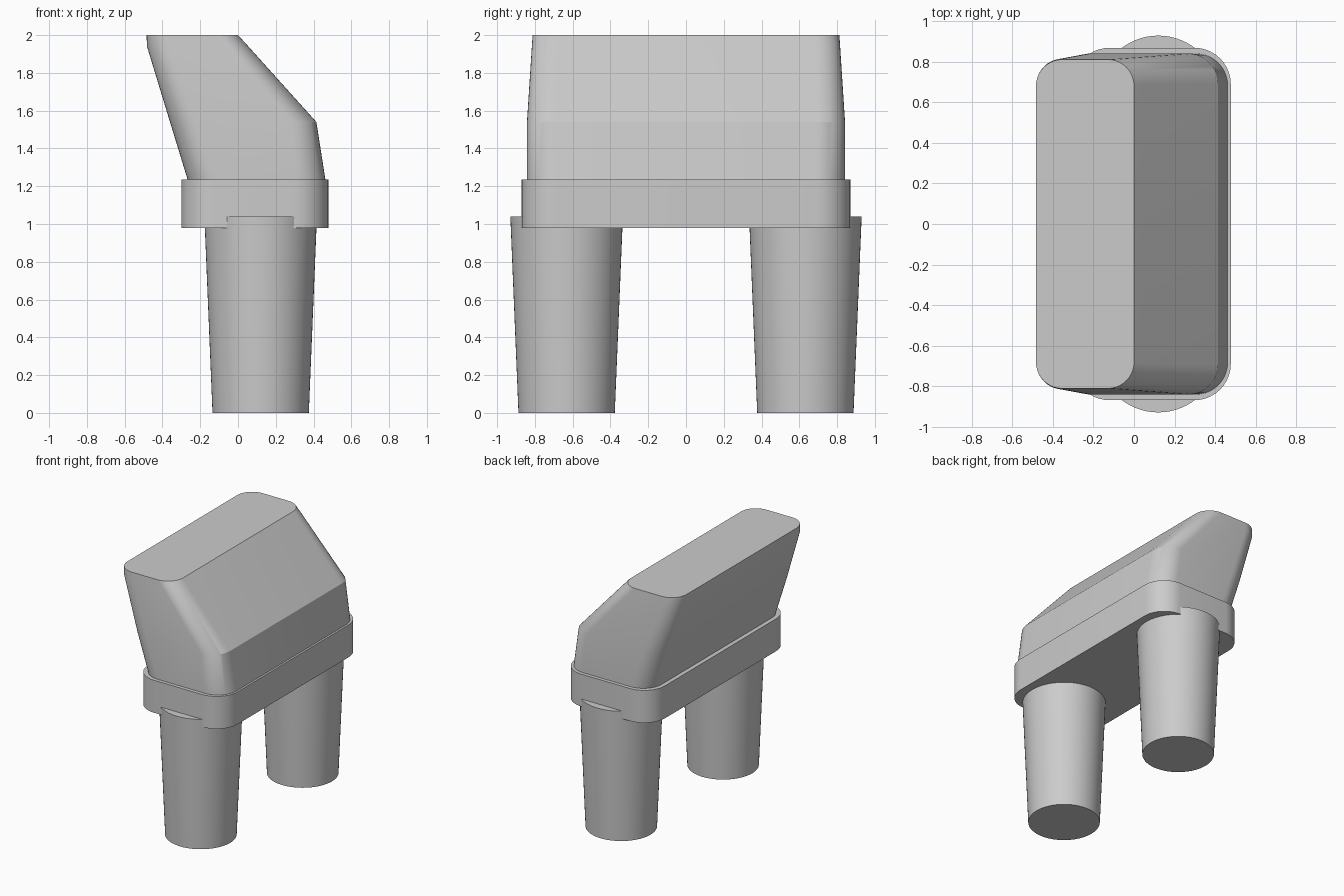
import bpy, bmesh, math

cube = bpy.data.objects.get("Cube")
if cube:
    bpy.data.objects.remove(cube, do_unlink=True)

grey = bpy.data.materials.new("plain_grey")
grey.use_nodes = True
COLOUR = (0.6, 0.6, 0.6, 1)
grey.diffuse_color = COLOUR
grey.node_tree.nodes["Principled BSDF"].inputs["Base Color"].default_value = COLOUR


def rounded_ring(x0, x1, half_y, radius, z, steps=10):
    """Rounded rectangle outline, counter-clockwise."""
    points = []
    corners = [(x1, half_y, -1, -1), (x0, half_y, 1, -1),
               (x0, -half_y, 1, 1), (x1, -half_y, -1, 1)]
    for quarter, (x, y, sx, sy) in enumerate(corners):
        for i in range(steps + 1):
            a = math.pi / 2 * (quarter + i / steps)
            points.append((x + sx * radius + radius * math.cos(a),
                           y + sy * radius + radius * math.sin(a), z))
    return points


def loft(name, rings):
    """Join matching outlines into a capped solid."""
    bm = bmesh.new()
    loops = [[bm.verts.new(p) for p in ring] for ring in rings]
    count = len(loops[0])
    for low, high in zip(loops, loops[1:]):
        for i in range(count):
            j = (i + 1) % count
            bm.faces.new((low[i], low[j], high[j], high[i]))
    bm.faces.new(loops[0][::-1])
    bm.faces.new(loops[-1])
    mesh = bpy.data.meshes.new(name)
    bm.to_mesh(mesh)
    bm.free()
    obj = bpy.data.objects.new(name, mesh)
    bpy.context.collection.objects.link(obj)
    mesh.materials.append(grey)
    bpy.ops.object.select_all(action='DESELECT')
    obj.select_set(True)
    bpy.context.view_layer.objects.active = obj
    bpy.ops.object.shade_smooth_by_angle(angle=math.radians(30))
    return obj


def circle(x, y, z, radius, sides=64):
    return [(x + radius * math.cos(math.tau * i / sides),
             y + radius * math.sin(math.tau * i / sides), z) for i in range(sides)]


# Tapered round legs, poking out slightly past the collar ends
for name, side in (("front_leg", -1), ("back_leg", 1)):
    y = 0.632 * side
    loft(name, [circle(0.12, y, 0, 0.255), circle(0.12, y, 1.04, 0.298)])

# Straight rounded collar
loft("collar", [rounded_ring(-0.30, 0.478, 0.87, 0.18, z) for z in (0.98, 1.235)])

# Leaning upper body with a long sloped face
loft("upper_body", [
    rounded_ring(-0.262, 0.465, 0.842, 0.16, 1.22),
    rounded_ring(-0.36, 0.415, 0.842, 0.15, 1.54),
    rounded_ring(-0.482, 0.055, 0.816, 0.13, 1.94),
    rounded_ring(-0.484, 0.0, 0.812, 0.13, 2.0),
])
